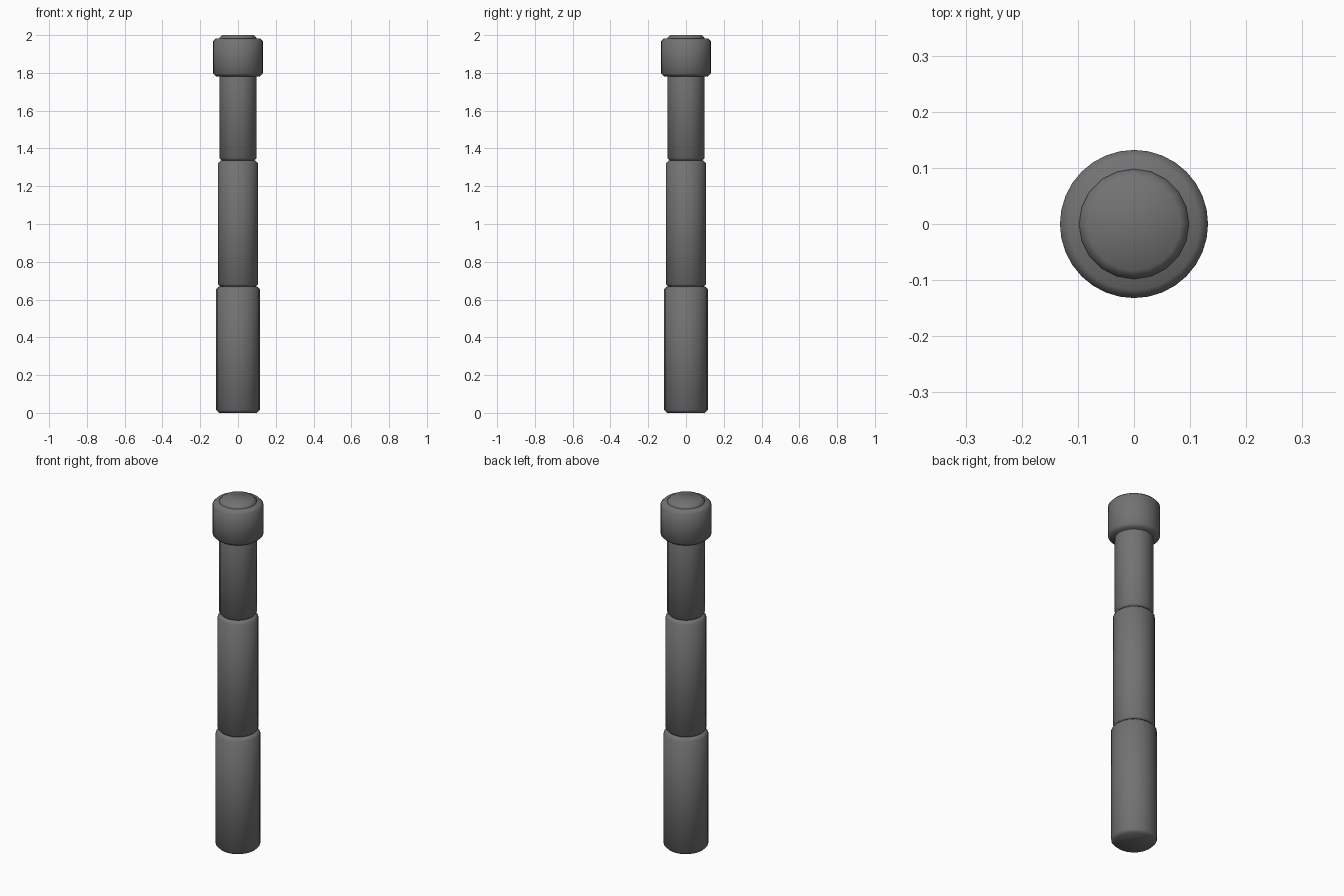
import bpy
import math

if "Cube" in bpy.data.objects:
    bpy.data.objects.remove(bpy.data.objects["Cube"])

# Dark grey finish
dark = bpy.data.materials.new("dark_grey")
dark.diffuse_color = (0.17, 0.17, 0.175, 1)
dark.use_nodes = True
dark.node_tree.nodes["Principled BSDF"].inputs["Base Color"].default_value = dark.diffuse_color


def tube(name, radius, z0, z1, sides, bevel):
    """Upright solid cylinder with softened rims."""
    bpy.ops.mesh.primitive_cylinder_add(vertices=sides, radius=radius, depth=z1 - z0,
                                        location=(0, 0, (z0 + z1) / 2))
    obj = bpy.context.object
    obj.name = name
    obj.data.materials.append(dark)
    mod = obj.modifiers.new("rim_bevel", 'BEVEL')
    mod.width = bevel
    mod.segments = 1
    mod.limit_method = 'ANGLE'
    mod.angle_limit = math.radians(40)
    bpy.ops.object.modifier_apply(modifier=mod.name)
    bpy.ops.object.shade_smooth_by_angle(angle=math.radians(60))
    return obj


# Three stacked shaft sections, each slimmer than the one below
for name, radius, z0, z1 in (
    ("lower_section", 0.116, 0.0, 0.669),
    ("middle_section", 0.106, 0.667, 1.336),
    ("upper_section", 0.098, 1.334, 2.0),
):
    tube(name, radius, z0, z1, 20, 0.015)

# Wide collar around the top
tube("top_collar", 0.132, 1.782, 1.982, 32, 0.015)
